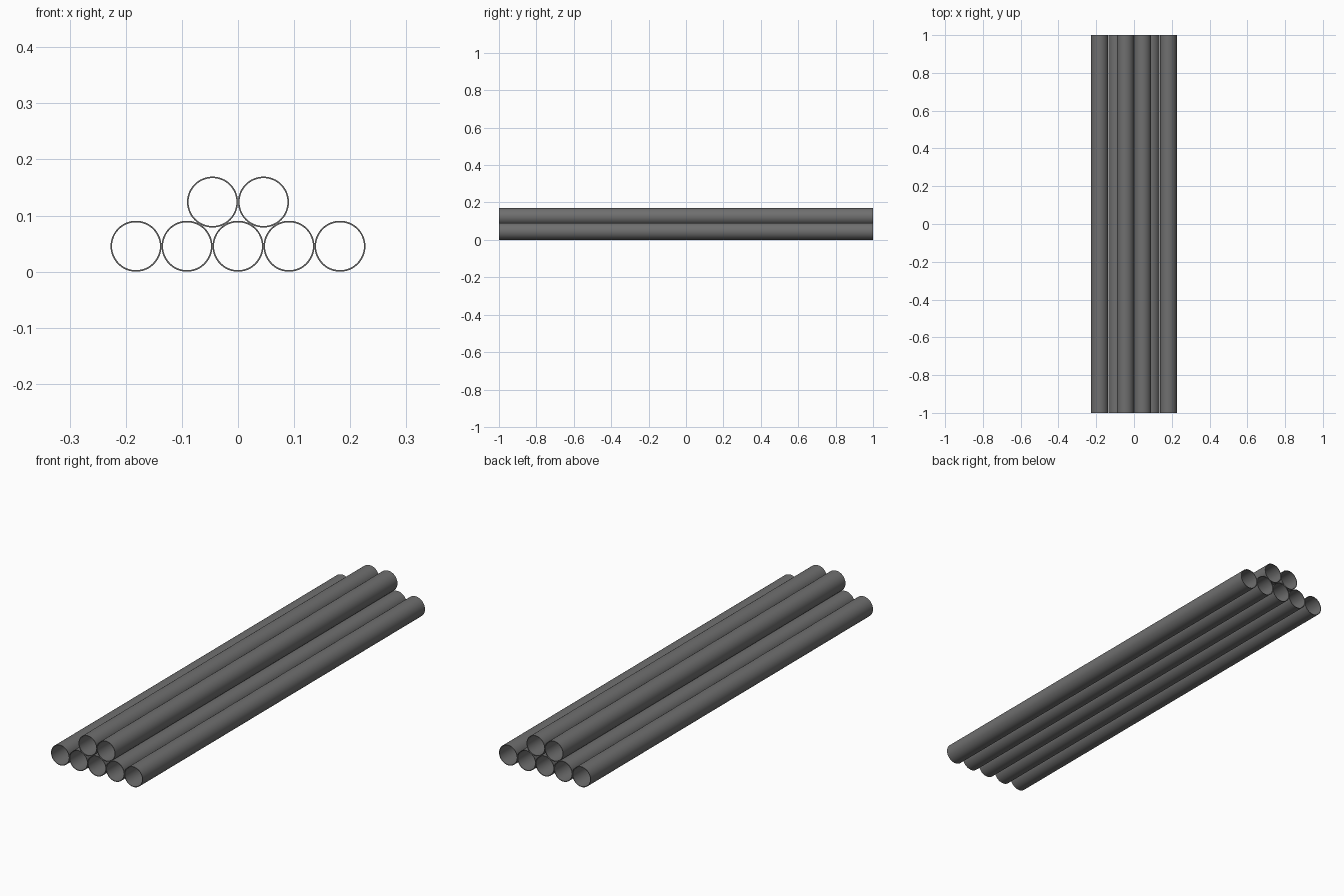
import bpy, bmesh, math

if "Cube" in bpy.data.objects:
    bpy.data.objects.remove(bpy.data.objects["Cube"])

R = 0.0454        # outer radius
WALL = 0.0027     # pipe wall thickness
PITCH = 0.0909    # spacing between neighbouring pipes
SEGS = 48

# Dark grey metal
metal = bpy.data.materials.new("dark_metal")
metal.diffuse_color = (0.16, 0.16, 0.16, 1)
metal.use_nodes = True
metal.node_tree.nodes["Principled BSDF"].inputs["Base Color"].default_value = metal.diffuse_color


def pipe(name, x, z):
    """Hollow open-ended pipe lying along y."""
    bm = bmesh.new()
    rings = []
    for r, y in ((R, -1), (R, 1), (R - WALL, 1), (R - WALL, -1)):
        rings.append([bm.verts.new((r * math.cos(a), y, r * math.sin(a)))
                      for a in (2 * math.pi * i / SEGS for i in range(SEGS))])
    for k in range(4):
        a, b = rings[k], rings[(k + 1) % 4]
        for i in range(SEGS):
            j = (i + 1) % SEGS
            bm.faces.new((a[i], a[j], b[j], b[i]))
    bmesh.ops.recalc_face_normals(bm, faces=bm.faces)
    mesh = bpy.data.meshes.new(name)
    bm.to_mesh(mesh)
    bm.free()
    mesh.materials.append(metal)
    ob = bpy.data.objects.new(name, mesh)
    ob.location = (x, 0, z)
    bpy.context.collection.objects.link(ob)
    bpy.context.view_layer.objects.active = ob
    ob.select_set(True)


# Stacked rows: five pipes on the ground, two nested on top
for row, (label, count) in enumerate((("lower_pipe", 5), ("upper_pipe", 2))):
    for i in range(count):
        pipe(f"{label}_{i + 1}", (i - (count - 1) / 2) * PITCH,
             R + row * PITCH * math.sqrt(3) / 2)

bpy.ops.object.shade_smooth_by_angle(angle=math.radians(30))
